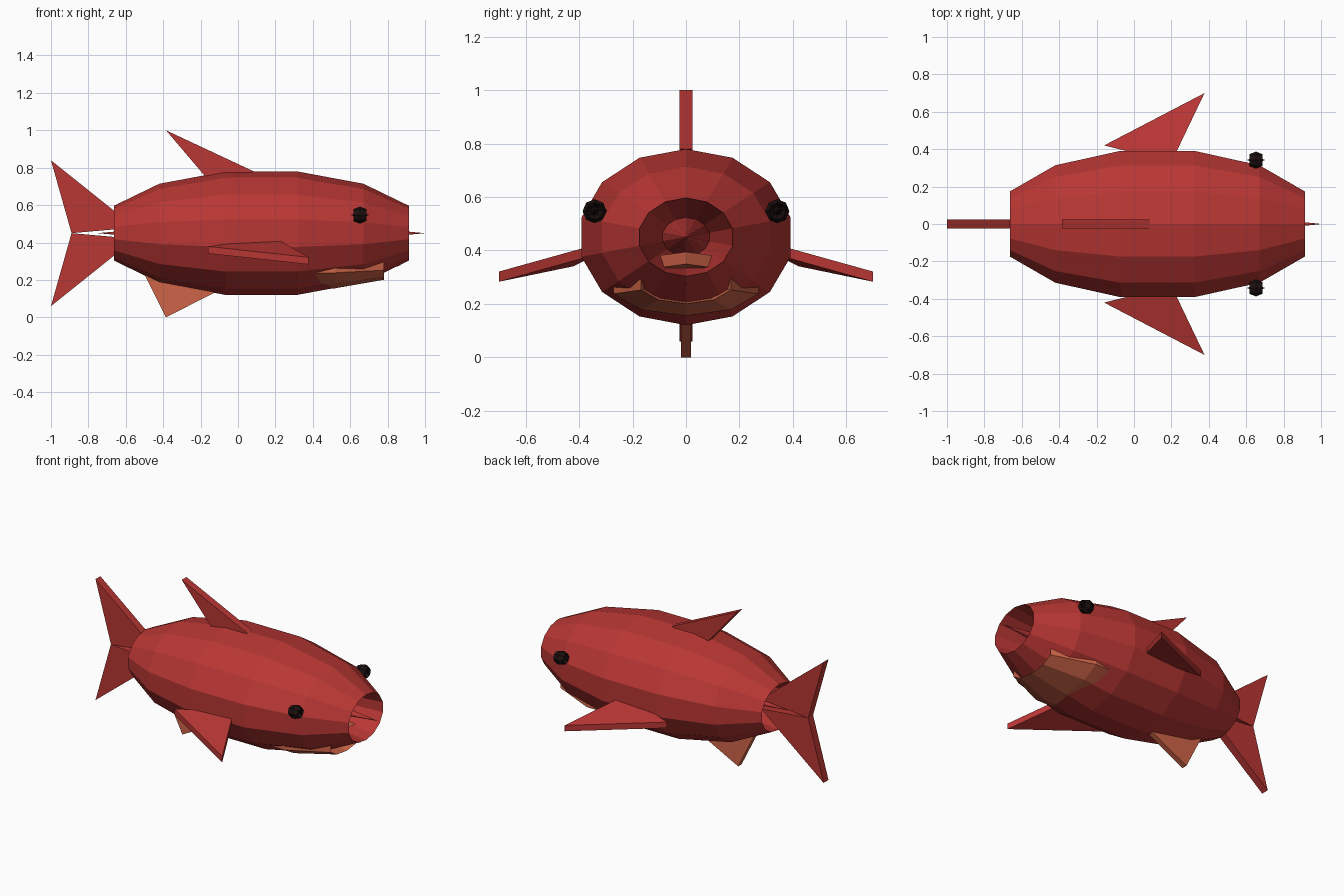
import bpy, bmesh
from math import sin, cos, pi

if "Cube" in bpy.data.objects:
    bpy.data.objects.remove(bpy.data.objects["Cube"])


def material(name, rgb):
    m = bpy.data.materials.new(name)
    m.diffuse_color = (*rgb, 1)
    m.use_nodes = True
    m.node_tree.nodes["Principled BSDF"].inputs["Base Color"].default_value = m.diffuse_color
    return m


red = material("red_skin", (0.485, 0.038, 0.034))
orange = material("orange_skin", (0.63, 0.13, 0.065))
black = material("black_eye", (0.012, 0.005, 0.005))


def finish(name, bm, mat):
    me = bpy.data.meshes.new(name)
    bm.to_mesh(me)
    bm.free()
    me.materials.append(mat)
    ob = bpy.data.objects.new(name, me)
    bpy.context.collection.objects.link(ob)
    return ob


def globe(name, center, radii, rings, base, mat):
    """Low-poly sphere along x whose end caps fold inward to a long spike."""
    seg = rings * 2
    body = [(cos(pi * k / rings), sin(pi * k / rings)) for k in range(1, rings)]
    r = body[0][1] * 0.5
    stations = [(1, 0), (base, r)] + body + [(-base, r), (-1, 0)]
    bm = bmesh.new()
    cx, cy, cz = center
    rx, ry, rz = radii
    rows = []
    for x, r in stations:
        rows.append([bm.verts.new((cx + rx * x,
                                   cy + ry * r * sin(2 * pi * i / seg),
                                   cz + rz * r * cos(2 * pi * i / seg)))
                     for i in range(seg if r else 1)])
    for a, b in zip(rows, rows[1:]):
        for i in range(seg):
            j = (i + 1) % seg
            quad = [a[i % len(a)], a[j % len(a)], b[j % len(b)], b[i % len(b)]]
            bm.faces.new(list(dict.fromkeys(quad)))
    return finish(name, bm, mat)


def fin(name, pts, offset, mat):
    """Triangular slab, thickened both ways along offset."""
    bm = bmesh.new()
    a, b = [[bm.verts.new([p[k] + s * offset[k] for k in range(3)]) for p in pts]
            for s in (-1, 1)]
    bm.faces.new(a[::-1])
    bm.faces.new(b)
    for i in range(3):
        j = (i + 1) % 3
        bm.faces.new((a[i], a[j], b[j], b[i]))
    bmesh.ops.recalc_face_normals(bm, faces=bm.faces)
    return finish(name, bm, mat)


# Body with open mouth
globe("body", (0.125, 0, 0.45), (0.875, 0.412, 0.338), 7, 0.1, red)

# Throat, mostly hidden in the body
globe("throat", (0.357, 0, 0.275), (0.523, 0.3, 0.126), 5, 0.1, orange)

# Eyes and side fins
for s, side in ((1, "left"), (-1, "right")):
    globe(side + "_eye", (0.652, s * 0.342, 0.547), (0.049, 0.045, 0.045),
          4, 0.1, black)
    fin(side + "_side_fin",
        [(0.377, s * 0.70, 0.302), (-0.16, s * 0.42, 0.36), (0.2, s * 0.33, 0.405)],
        (0, 0, 0.019), red)

# Back and belly fins
fin("back_fin", [(-0.385, 0, 1.0), (0.085, 0, 0.78), (-0.13, 0, 0.70)],
    (0, 0.024, 0), red)
fin("belly_fin", [(-0.385, 0, 0.0), (-0.51, 0, 0.25), (0.0, 0, 0.196)],
    (0, 0.018, 0), orange)

# Tail lobes
for s, part in ((1, "upper"), (-1, "lower")):
    fin(part + "_tail_fin",
        [(-1.0, 0, 0.45 + s * 0.39), (-0.89, 0, 0.45), (-0.55, 0, 0.45 + s * 0.03)],
        (0, 0.025, 0), red)
